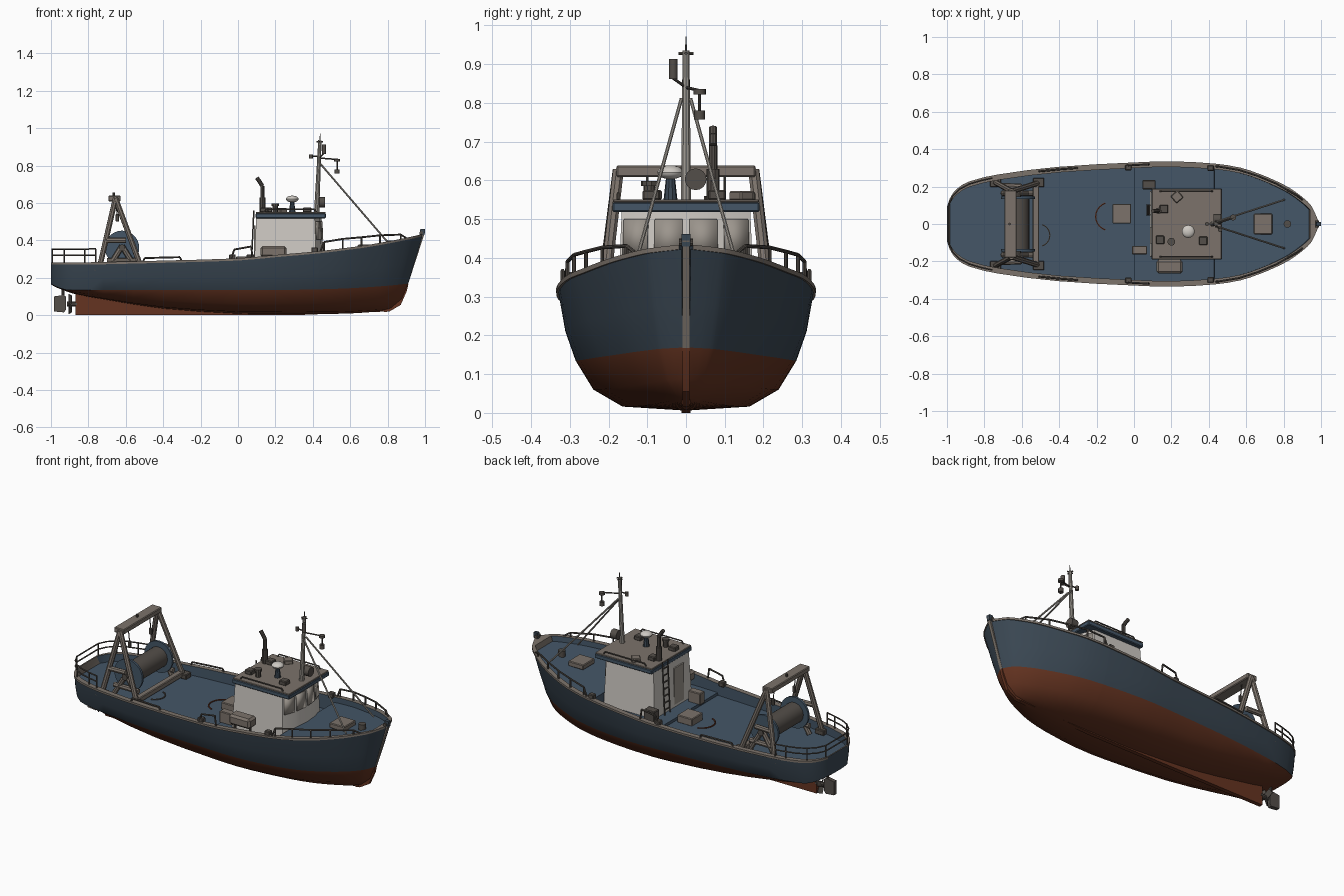
import bpy, bmesh, math
from mathutils import Vector, Matrix

if "Cube" in bpy.data.objects:
    bpy.data.objects.remove(bpy.data.objects["Cube"])


def material(name, r, g, b):
    m = bpy.data.materials.new(name)
    m.diffuse_color = (r, g, b, 1)
    m.use_nodes = True
    m.node_tree.nodes["Principled BSDF"].inputs["Base Color"].default_value = m.diffuse_color
    return m


BLUE = material("hull blue", .043, .064, .087)
DECK = material("deck blue", .058, .093, .135)
RED = material("antifouling red", .13, .034, .015)
GREY = material("warm grey", .20, .17, .145)
DARK = material("dark metal", .088, .077, .067)
WHITE = material("cabin white", .62, .59, .55)
PANE = material("window grey", .33, .30, .265)
PALE = material("mast grey", .36, .335, .30)


def finish(name, bm, *mats):
    bmesh.ops.recalc_face_normals(bm, faces=bm.faces)
    me = bpy.data.meshes.new(name)
    bm.to_mesh(me)
    bm.free()
    for m in mats:
        me.materials.append(m)
    ob = bpy.data.objects.new(name, me)
    bpy.context.collection.objects.link(ob)
    return ob


def box(name, c, size, mat, rz=0, bevel=.004):
    bm = bmesh.new()
    bmesh.ops.create_cube(bm, size=1, matrix=Matrix.Translation(c) @ Matrix.Rotation(rz, 4, 'Z')
                          @ Matrix.Diagonal((*size, 1)))
    if bevel:
        bmesh.ops.bevel(bm, geom=bm.edges[:], offset=bevel, segments=1, affect='EDGES')
    return finish(name, bm, mat)


def rods(name, segs, r, mat, r2=None, n=10):
    """Round bars, one per (start, end) pair, in one object."""
    bm = bmesh.new()
    for p, q in segs:
        p, q = Vector(p), Vector(q)
        rot = (q - p).to_track_quat('Z', 'Y').to_matrix().to_4x4()
        bmesh.ops.create_cone(bm, cap_ends=True, segments=n, radius1=r, radius2=r if r2 is None else r2,
                              depth=(q - p).length, matrix=Matrix.Translation((p + q) / 2) @ rot)
    return finish(name, bm, mat)


def path(pts):
    return list(zip(pts, pts[1:]))


def prism(name, pts, y0, y1, mat):
    """Side profile (x, z) extruded across the boat."""
    bm = bmesh.new()
    f = bm.faces.new([bm.verts.new((x, y0, z)) for x, z in pts])
    g = bmesh.ops.extrude_face_region(bm, geom=[f])
    bmesh.ops.translate(bm, vec=(0, y1 - y0, 0), verts=[v for v in g['geom'] if isinstance(v, bmesh.types.BMVert)])
    return finish(name, bm, mat)


# Hull stations: x, half width, sheer height, bottom height
ST = [(-1, .085, .27, .165), (-.985, .13, .27, .155), (-.95, .18, .27, .14), (-.88, .222, .27, .115),
      (-.72, .26, .272, .085), (-.4, .30, .28, .035), (0, .323, .292, .008), (.2, .329, .31, .006),
      (.43, .317, .33, .006), (.57, .295, .347, .008), (.67, .262, .36, .011), (.76, .224, .375, .015),
      (.83, .188, .388, .018), (.9, .138, .402, .022), (.95, .088, .413, .027), (.985, .012, .422, .03)]


def slope(i, k):
    a, b = ST[max(i - 1, 0)], ST[min(i + 1, len(ST) - 1)]
    return (b[k] - a[k]) / (b[0] - a[0])


def station(x):
    """Smoothly interpolated half width, sheer and bottom at x."""
    x = min(max(x, -1), .985)
    i = max(j for j in range(len(ST) - 1) if ST[j][0] <= x)
    a, b = ST[i], ST[i + 1]
    d = b[0] - a[0]
    t = (x - a[0]) / d
    return [(2*t**3 - 3*t*t + 1)*a[k] + (t**3 - 2*t*t + t)*d*slope(i, k)
            + (3*t*t - 2*t**3)*b[k] + (t**3 - t*t)*d*slope(i + 1, k) for k in (1, 2, 3)]


def deck_z(x):
    zs = station(x)[1]
    if x < -.986 or x > .94:
        return zs + .012
    return .235 if x < 0 else .25 if x < .43 else zs - .02


def rake(t):
    pts = [(0, .18), (.08, .12), (.27, .085), (1, 0)]
    for (a, u), (b, v) in zip(pts, pts[1:]):
        if t <= b:
            return u + (v - u) * (t - a) / (b - a)
    return 0


def section(x):
    B, zs, zk = station(x)
    w = min(max((x - .1) / .85, 0), 1) ** 1.4
    zw = max(.135 + .035 * max((x - .2) / .8, 0) ** 2, zk + .004)
    rows = [(zk + u * (zw - zk), B * (f + (g - f) * w)) for u, f, g in
            ((0, 0, 0), (.08, .5, .2), (.42, .73, .5), (1, .87, .69))]
    rows += [(zw + v * (zs - zw), B * (f + (g - f) * w)) for v, f, g in ((.45, .95, .85), (1, 1, 1))]
    yi, zd = max(B - .024, 0), deck_z(x)
    rows += [(zs, B + .006), (zs + .012, B + .006), (zs + .012, yi), (zd, yi), (zd, 0)]
    bw = min(max((x - .4) / .585, 0), 1) ** 2
    return [(x - bw * rake((z - zk) / (zs - zk)), y, z) for z, y in rows]


# Hull, cap rail and stepped deck in one lofted, mirrored mesh
xs = [s[0] for s in ST]
xs = sorted([x for x in xs if x not in (0, .43)] + [(a + b) / 2 for a, b in zip(xs, xs[1:])]
            + [-.001, .001, .429, .431, .94, .942])
ROWMAT = [1, 1, 1, 0, 0, 2, 2, 2, 3, 3]
bm = bmesh.new()
for s in (1, -1):
    grid = [[bm.verts.new((x, s * y, z)) for x, y, z in section(q)] for q in xs]
    for i, (a, b) in enumerate(zip(grid, grid[1:])):
        for j, m in enumerate(ROWMAT):
            f = bm.faces.new((a[j], a[j + 1], b[j + 1], b[j]))
            f.material_index = 2 if j == 9 and (xs[i] < -.986 or xs[i + 1] > .941) else m
    for end in (grid[0], grid[-1]):
        bm.faces.new(end)
bmesh.ops.remove_doubles(bm, verts=bm.verts, dist=.0003)
finish("hull", bm, BLUE, RED, GREY, DECK)

# Keel, stem, rudder and propeller
prism("keel", [(-.87, 0), (.3, 0), (.8, .02), (.8, .04), (.3, .025), (-.4, .05), (-.87, .13)], -.012, .012, RED)
prism("forefoot", [(.78, .016), (.81, .02), (.87, .055), (.903, .13), (.911, .168), (.89, .168), (.88, .13),
                   (.84, .06), (.78, .035)], -.009, .009, RED)
prism("stem", [(.895, .168), (.91, .168), (.995, .43), (1, .445), (.975, .445), (.97, .42)], -.009, .009, GREY)
prism("stem_head", [(.97, .43), (.998, .43), (1, .462), (.975, .462)], -.011, .011, BLUE)
rods("bow_roller", [((.98, -.018, .44), (.98, .018, .44))], .01, DARK)
prism("rudder", [(-.985, .02), (-.93, .015), (-.92, .03), (-.92, .1), (-.935, .108), (-.985, .1)], -.012, .012, DARK)
rods("rudder_stock", [((-.935, 0, .1), (-.935, 0, .15))], .008, DARK)
rods("propeller_hub", [((-.915, 0, .06), (-.86, 0, .06))], .014, DARK)
for k in range(4):
    a = k * math.pi / 2 + .4
    c = Vector((-.897, .03 * math.cos(a), .06 + .03 * math.sin(a)))
    bm = bmesh.new()
    bmesh.ops.create_cube(bm, size=1, matrix=Matrix.Translation(c) @ Matrix.Rotation(a, 4, 'X')
                          @ Matrix.Rotation(.6, 4, 'Y') @ Matrix.Diagonal((.005, .045, .03, 1)))
    finish("propeller_blade", bm, DARK)


# Railings that follow the rim
def rim(x, h, s, inset=.008):
    B, zs, _ = station(x)
    return (x, s * max(B - inset, 0), zs + h)


for s in (1, -1):
    bx = [.46, .56, .66, .76, .87]
    hs = [.058, .062, .058, .052, .035]
    top = [rim(x, h, s) for x, h in zip(bx, hs)]
    posts = [(rim(x, 0, s), p) for x, p in zip(bx, top)]
    rods("bow_rail", path([rim(.44, .01, s)] + top + [rim(.9, .01, s)]) + posts, .005, DARK, n=8)
    sx = [-.993, -.97, -.93, -.88, -.82, -.76]
    segs = []
    for h in (.05, .083):
        segs += path([rim(x, h, s) for x in sx])
        if s > 0:
            segs.append((rim(-.993, h, 1), rim(-.993, h, -1)))
    rods("stern_rail", segs + [(rim(x, 0, s), rim(x, .083, s)) for x in sx[::2] + sx[-1:]], .004, DARK, n=8)
    rods("side_bar", path([rim(-.51, 0, s), rim(-.5, .028, s), rim(-.4, .028, s), rim(-.31, .028, s),
                           rim(-.3, 0, s)]), .005, DARK, n=8)
    rods("side_rail", path([rim(-.04, 0, s), rim(-.02, .06, s), rim(.07, .07, s), rim(.08, 0, s)]), .005, DARK, n=8)
    for x in (-.03, .41):
        box("bollard", rim(x, .02, s, .02), (.035, .03, .03), DARK)

# Cabin with slightly leaning walls and chamfered front
lo = [(.085, -.178), (.42, -.178), (.45, -.095), (.46, 0), (.45, .095), (.42, .178), (.085, .178)]
bm = bmesh.new()
rings = [[bm.verts.new((.27 + (x - .27) * k, y * k, z)) for x, y in lo] for k, z in ((1, .24), (.93, .53))]
for i in range(7):
    j = (i + 1) % 7
    bm.faces.new((rings[0][i], rings[0][j], rings[1][j], rings[1][i]))
for r in rings:
    bm.faces.new(r)
finish("cabin", bm, WHITE)


def pane(i, u0, u1, z0, z1):
    """Thin window plate on cabin wall i."""
    bm = bmesh.new()
    a, b = Vector(lo[i]), Vector(lo[i + 1])
    n = Vector((b.y - a.y, a.x - b.x)).normalized() * .002
    vs = []
    for u, z in ((u0, z0), (u1, z0), (u1, z1), (u0, z1)):
        k = 1 - .07 * (z - .24) / .29
        p = a.lerp(b, u)
        vs.append(bm.verts.new((.27 + (p.x - .27) * k + n.x, p.y * k + n.y, z)))
    bm.faces.new(vs)
    ob = finish("window", bm, PANE)
    m = ob.modifiers.new("thickness", 'SOLIDIFY')
    m.thickness, m.offset = .005, 0


for i in (1, 2, 3, 4):
    pane(i, .1, .9, .405, .5)
box("cabin_door", (.09, -.06, .37), (.008, .09, .22), PANE, bevel=0)
rods("ladder", [((.07, y, .25), (.085, y, .56)) for y in (.05, .1)]
     + [((.07 + k * .002, .05, .28 + k * .04), (.07 + k * .002, .1, .28 + k * .04)) for k in range(7)], .004, DARK, n=6)

# Roof and roof gear
box("roof_band", (.282, 0, .531), (.376, .38, .026), DECK)
box("roof_top", (.282, 0, .547), (.372, .376, .008), GREY, bevel=.002)
for s in (1, -1):
    rods("roof_rail", path([(.14, s*.175, .55), (.15, s*.175, .566), (.41, s*.175, .566), (.42, s*.175, .55)]),
         .004, DARK, n=8)
rods("exhaust_pipe", path([(.13, .07, .55), (.13, .07, .69), (.115, .07, .715), (.10, .07, .735)]), .011, DARK)
rods("exhaust_sleeve", [((.13, .07, .55), (.13, .07, .63))], .017, DARK)
rods("dome_pedestal", [((.29, -.04, .55), (.29, -.04, .612))], .018, BLUE, r2=.011)
bm = bmesh.new()
bmesh.ops.create_uvsphere(bm, u_segments=20, v_segments=10, radius=1,
                          matrix=Matrix.Translation((.29, -.04, .621)) @ Matrix.Diagonal((.034, .034, .018, 1)))
finish("radar_dome", bm, WHITE)
rods("roof_vent", [((.2, -.095, .55), (.2, -.095, .59))], .015, DARK)
rods("roof_vent_cap", [((.2, -.095, .585), (.2, -.095, .598))], .021, DARK)
box("roof_hatch", (.23, .145, .56), (.05, .05, .025), GREY, .7)
for x, y in ((.14, -.085), (.37, -.09), (.16, .08)):
    box("roof_box", (x, y, .562), (.045, .045, .026), DARK)

# Mast, stays and lamps
rods("mast", [((.42, 0, .54), (.438, 0, .935))], .014, PALE, r2=.009)
rods("mast_tip", [((.438, 0, .93), (.439, 0, .972))], .003, DARK, r2=.001)
rods("mast_arms", [((.436, -.02, .928), (.436, .02, .928)), ((.42, 0, .928), (.455, 0, .928)),
                   ((.434, 0, .84), (.54, .035, .832)), ((.434, 0, .84), (.46, -.035, .865)),
                   ((.434, 0, .85), (.39, .0, .85)), ((.53, .035, .832), (.53, .035, .76))], .004, DARK, n=8)
for name, p, q, r in (("lamp_upper", (.46, -.033, .862), (.46, -.033, .913), .011),
                      ("lamp_arm", (.53, .035, .822), (.53, .035, .836), .016),
                      ("lamp_lower", (.53, .035, .757), (.53, .035, .78), .014),
                      ("lamp_back", (.39, 0, .838), (.39, 0, .86), .010),
                      ("searchlight", (.425, .025, .603), (.465, .025, .603), .028)):
    rods(name, [(p, q)], r, DARK, n=16)
rods("stays", [((.44, s * .012, .81), (.805, s * .13, .385)) for s in (1, -1)], .005, PALE, n=8)

# Deck gear
box("fore_hatch", (.69, 0, .362), (.10, .11, .03), GREY)
rods("windlass", [((.82, 0, .36), (.82, 0, .40))], .02, DARK, n=16)
box("aft_hatch", (-.065, .055, .255), (.10, .105, .045), GREY)
box("deck_locker", (.03, -.14, .28), (.08, .045, .07), GREY)
box("deck_box", (.08, .21, .285), (.07, .05, .08), DARK)
box("life_raft", (.19, -.228, .34), (.14, .075, .06), GREY, bevel=.012)
rods("raft_stand", [((x, -.228, .25), (x, -.228, .33)) for x in (.14, .24)], .008, DARK)
for name, cx, cy, z, r, m in (("red_rope", -.13, .04, .238, .075, RED), ("grey_rope", -.51, -.06, .238, .06, DARK)):
    sg = -1 if m is RED else 1
    rods(name, path([(cx + sg * r * math.cos(a * .25), cy + r * math.sin(a * .25), z) for a in range(-5, 6)]),
         .004, m, n=6)

# Stern gantry and net drum
for s in (1, -1):
    apex = (-.655, s * .175, .625)
    rods("gantry_legs", [((-.745, s * .225, .235), apex), ((-.51, s * .22, .235), apex),
                         ((-.705, s * .205, .40), (-.6, s * .2, .40))], .015, GREY, n=8)
    for x in (-.74, -.51):
        box("gantry_foot", (x, s * .222, .25), (.06, .05, .03), DARK)
    rods("drum_stand", [((-.70, s * .165, .24), (-.62, s * .165, .37)), ((-.54, s * .165, .24), (-.62, s * .165, .37)),
                        ((-.70, s * .165, .29), (-.54, s * .165, .29))], .015, GREY, n=8)
    rods("drum_flange", [((-.62, s * .135, .36), (-.62, s * .148, .36))], .092, DECK, n=28)
    rods("hanging_block_line", [((-.655, s * .1, .62), (-.645, s * .1, .53))], .003, DARK, n=6)
    box("hanging_block", (-.645, s * .1, .52), (.02, .015, .04), DARK)
rods("net_drum", [((-.62, -.14, .36), (-.62, .14, .36))], .06, DARK, n=24)
rods("drum_axle", [((-.62, -.185, .36), (-.62, .185, .36))], .018, DARK)
box("gantry_beam", (-.66, 0, .624), (.065, .36, .03), GREY)
rods("gantry_pin", [((-.665, 0, .635), (-.665, 0, .655))], .007, DARK)
box("gantry_cross_beam", (-.525, 0, .258), (.035, .42, .03), GREY)

# Smooth shading with sharp edges kept
bpy.ops.object.select_all(action='SELECT')
bpy.context.view_layer.objects.active = bpy.data.objects["hull"]
bpy.ops.object.shade_smooth_by_angle(angle=math.radians(32))
